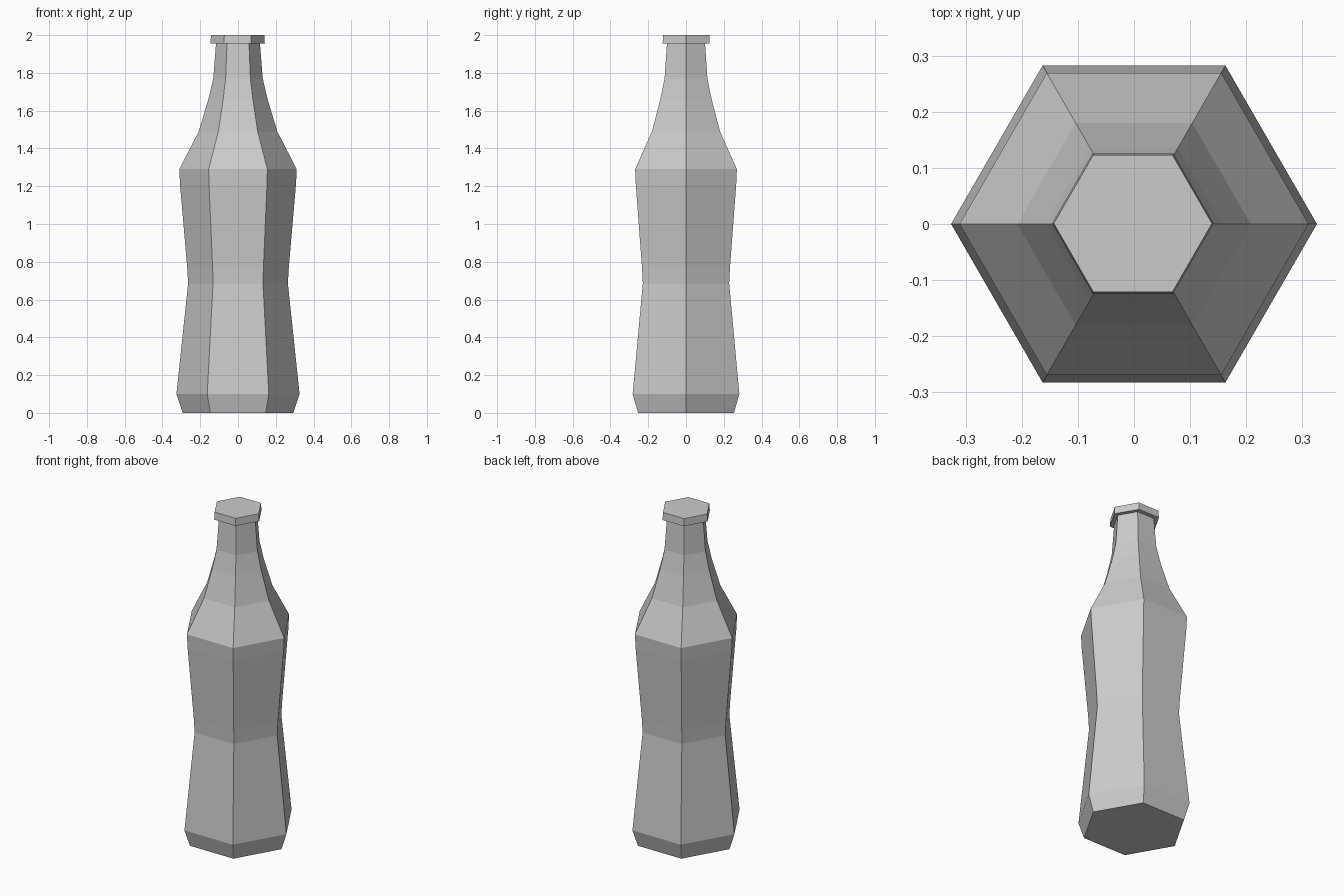
import bpy, bmesh
from math import cos, sin, tau

SIDES = 6

cube = bpy.data.objects.get("Cube")
if cube:
    bpy.data.objects.remove(cube, do_unlink=True)

grey = bpy.data.materials.new("light grey")
grey.use_nodes = True
colour = (0.6, 0.6, 0.6, 1)
grey.diffuse_color = colour
grey.node_tree.nodes["Principled BSDF"].inputs["Base Color"].default_value = colour


def lathe(name, profile, centre=(0, 0)):
    """Sweep (radius, height) pairs into a closed six-sided solid."""
    bm = bmesh.new()
    rings = [[bm.verts.new((centre[0] + r * cos(tau * i / SIDES),
                            centre[1] + r * sin(tau * i / SIDES), z))
              for i in range(SIDES)] for r, z in profile]
    for low, high in zip(rings, rings[1:]):
        for i in range(SIDES):
            j = (i + 1) % SIDES
            bm.faces.new((low[i], low[j], high[j], high[i]))
    bm.faces.new(rings[0][::-1])
    bm.faces.new(rings[-1])
    mesh = bpy.data.meshes.new(name)
    bm.to_mesh(mesh)
    bm.free()
    mesh.materials.append(grey)
    obj = bpy.data.objects.new(name, mesh)
    bpy.context.collection.objects.link(obj)
    return obj


# Body: chamfered foot, pinched waist, shoulder and tapering neck
lathe("bottle_body", [
    (0.293, 0), (0.326, 0.10),
    (0.271, 0.62), (0.264, 0.685), (0.269, 0.77),
    (0.307, 1.21), (0.311, 1.29),
    (0.208, 1.49), (0.157, 1.66), (0.131, 1.77),
    (0.116, 1.96),
])

# Cap: slightly off-centre disc that overhangs the neck
lathe("bottle_cap", [(0.144, 1.955), (0.141, 2.0)], centre=(-0.002, 0.001))
